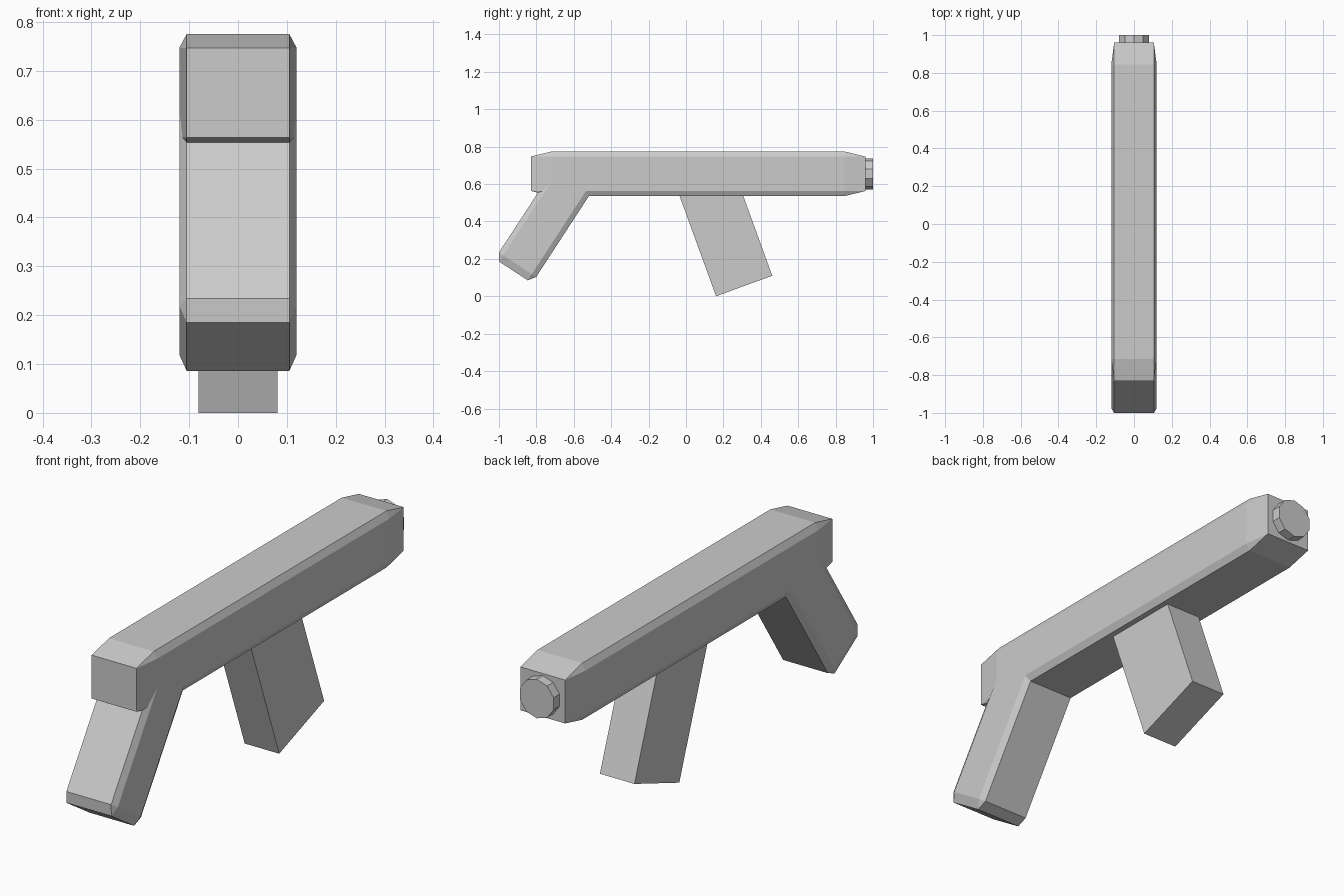
import bpy, bmesh, math
from mathutils import Matrix, Vector
from itertools import product

if "Cube" in bpy.data.objects:
    bpy.data.objects.remove(bpy.data.objects["Cube"])


def finish(name, bm, loc, tilt=0.0):
    """Turn a bmesh into an object, tilted about x and moved to loc."""
    bm.transform(Matrix.Translation(loc) @ Matrix.Rotation(tilt, 4, 'X'))
    bmesh.ops.recalc_face_normals(bm, faces=bm.faces)
    mesh = bpy.data.meshes.new(name)
    bm.to_mesh(mesh)
    bm.free()
    obj = bpy.data.objects.new(name, mesh)
    bpy.context.collection.objects.link(obj)
    return obj


def chamfered_box(name, half, cut, loc, tilt=0.0):
    """Box with a different chamfer width along each axis."""
    bm = bmesh.new()
    for signs in product((-1, 1), repeat=3):
        for axis in range(3):
            bm.verts.new([s * (h if i == axis else h - c)
                          for i, (s, h, c) in enumerate(zip(signs, half, cut))])
    bmesh.ops.convex_hull(bm, input=bm.verts)
    bmesh.ops.dissolve_limit(bm, angle_limit=math.radians(1),
                             verts=bm.verts, edges=bm.edges)
    return finish(name, bm, loc, tilt)


# Long receiver body
chamfered_box("receiver", (0.12, 0.895, 0.12), (0.015, 0.115, 0.028),
              (0, 0.065, 0.655))

# Raked rear grip, its upper end buried in the receiver
chamfered_box("grip", (0.12, 0.119, 0.31), (0.015, 0.028, 0.04),
              (0, -0.753, 0.395), math.radians(-33.1))

# Plain slanted magazine, its upper end buried in the receiver
bm = bmesh.new()
bmesh.ops.create_cube(bm, size=1)
bmesh.ops.scale(bm, vec=(0.162, 0.32, 0.65), verts=bm.verts)
tilt = math.radians(20)
up = Vector((0, -math.sin(tilt), math.cos(tilt)))
finish("magazine", bm, Vector((0, 0.311, 0.055)) + up * 0.325, tilt)

# Short round muzzle
bm = bmesh.new()
bmesh.ops.create_cone(bm, cap_ends=True, segments=10,
                      radius1=0.083, radius2=0.083, depth=0.14)
finish("muzzle", bm, (0, 0.93, 0.655), math.radians(90))
